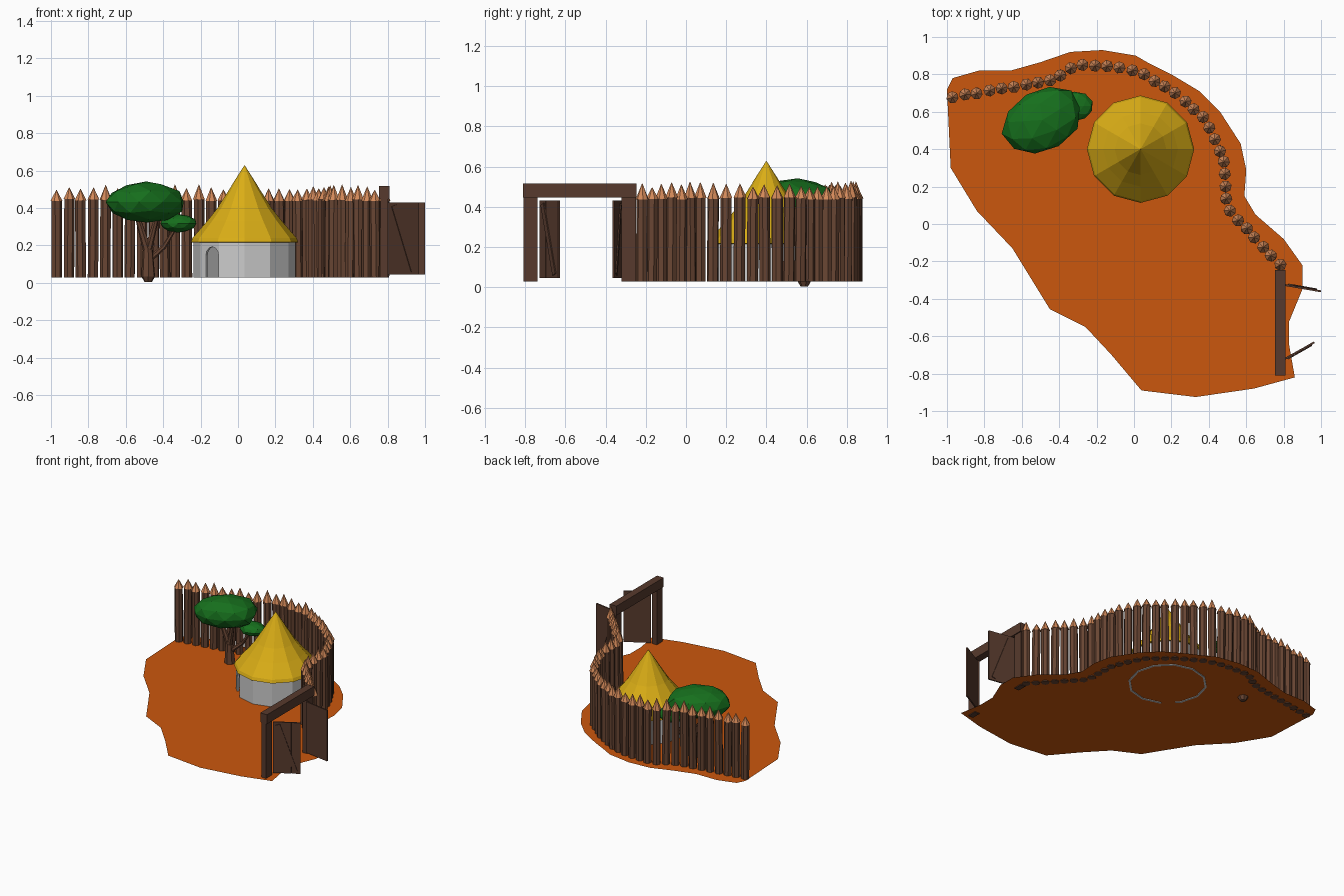
import bpy, bmesh, math, random
from mathutils import Vector, Matrix

if "Cube" in bpy.data.objects:
    bpy.data.objects.remove(bpy.data.objects["Cube"])

random.seed(4)


def material(name, rgb):
    m = bpy.data.materials.new(name)
    m.diffuse_color = (*rgb, 1)
    m.use_nodes = True
    m.node_tree.nodes["Principled BSDF"].inputs["Base Color"].default_value = m.diffuse_color
    return m


EARTH = material("earth", (0.6, 0.095, 0.004))
WOOD = material("wood", (0.14, 0.06, 0.033))
CUT_WOOD = material("cut_wood", (0.65, 0.25, 0.10))
GATE = material("gate_wood", (0.095, 0.042, 0.026))
THATCH = material("thatch", (0.7, 0.42, 0.008))
LEAF = material("leaf", (0.008, 0.16, 0.012))


def finish(name, bm, mat=None):
    bmesh.ops.recalc_face_normals(bm, faces=bm.faces)
    me = bpy.data.meshes.new(name)
    bm.to_mesh(me)
    bm.free()
    ob = bpy.data.objects.new(name, me)
    bpy.context.collection.objects.link(ob)
    if mat:
        me.materials.append(mat)
    return ob


def cone_between(bm, a, b, r1, r2, sides, spin=0.0):
    a, b = Vector(a), Vector(b)
    d = b - a
    m = (Matrix.Translation((a + b) / 2) @ d.to_track_quat('Z', 'Y').to_matrix().to_4x4()
         @ Matrix.Rotation(spin, 4, 'Z'))
    bmesh.ops.create_cone(bm, cap_ends=True, segments=sides, radius1=r1,
                          radius2=r2, depth=d.length, matrix=m)


def box(bm, center, size, m=Matrix()):
    bmesh.ops.create_cube(bm, size=1, matrix=m @ Matrix.Translation(center)
                          @ Matrix.Diagonal((*size, 1)))


def lathe(bm, center, profile, sides, spin=0.0):
    rings = []
    for r, z in profile:
        rings.append([bm.verts.new((center[0] + r * math.cos(spin + math.tau * i / sides),
                                    center[1] + r * math.sin(spin + math.tau * i / sides), z))
                      for i in range(sides)])
    for lo, hi in zip(rings, rings[1:]):
        for i in range(sides):
            j = (i + 1) % sides
            bm.faces.new((lo[i], lo[j], hi[j], hi[i]))
    return rings


# Ground sheet
GZ = 0.033
outline = [(-1, .72), (-.97, .78), (-.83, .82), (-.66, .82), (-.5, .865), (-.34, .92),
           (-.17, .93), (.01, .90), (.07, .865), (.2, .80), (.35, .71), (.46, .60),
           (.57, .43), (.60, .29), (.59, .15), (.65, .05), (.80, -.08), (.90, -.22),
           (.90, -.35), (.83, -.52), (.83, -.65), (.86, -.82), (.64, -.88), (.33, -.925),
           (.04, -.89), (-.12, -.70), (-.26, -.55), (-.45, -.455), (-.65, -.13),
           (-.84, .07), (-.98, .30)]
bm = bmesh.new()
f = bm.faces.new([bm.verts.new((x, y, GZ)) for x, y in outline])
bmesh.ops.triangulate(bm, faces=[f])
finish("ground", bm, EARTH)

# Palisade: logs spaced evenly along a path
path = [Vector(p) for p in [(-.97, .68), (-.66, .73), (-.47, .76), (-.40, .79), (-.35, .83),
        (-.28, .85), (-.08, .838), (.04, .805), (.22, .70), (.37, .57), (.435, .455),
        (.482, .335), (.487, .20), (.49, .13), (.51, .07), (.64, -.07), (.78, -.22)]]
lengths = [(b - a).length for a, b in zip(path, path[1:])]


def along(s):
    for a, b, l in zip(path, path[1:], lengths):
        if s <= l:
            return a.lerp(b, s / l)
        s -= l
    return path[-1]


COUNT = 37
logs, tips = bmesh.new(), bmesh.new()
for i in range(COUNT):
    p = along(sum(lengths) * i / (COUNT - 1))
    spin = random.uniform(0, 6)
    top = 0.445 + random.uniform(-.006, .006)
    lean = Vector((random.uniform(-.004, .004), random.uniform(-.004, .004)))
    q = p + lean
    cone_between(logs, (p.x, p.y, 0.028), (q.x, q.y, top), 0.029, 0.029, 7, spin)
    cone_between(tips, (q.x, q.y, top - .003),
                 (q.x, q.y, top + random.uniform(.055, .08)), 0.033, 0.001, 7, spin)
finish("palisade_logs", logs, WOOD)
finish("palisade_tips", tips, CUT_WOOD)

# Hut wall: hollow ring with an arched doorway
HUT = (0.035, 0.40)
bm = bmesh.new()
rings = lathe(bm, HUT, [(.272, .028), (.272, .235), (.258, .235), (.258, .028)], 12)
for i in range(12):
    j = (i + 1) % 12
    bm.faces.new((rings[3][i], rings[3][j], rings[0][j], rings[0][i]))
wall = finish("hut_wall", bm)

ang = math.radians(-131)
turn = Matrix.Translation((*HUT, 0)) @ Matrix.Rotation(ang, 4, 'Z')
bm = bmesh.new()
arch = [(-.048, 0), (.048, 0)] + [(.048 * math.cos(math.pi * k / 6),
                                   .145 + .048 * math.sin(math.pi * k / 6)) for k in range(7)]
f = bm.faces.new([bm.verts.new(turn @ Vector((.2, y, z))) for y, z in arch])
ext = bmesh.ops.extrude_face_region(bm, geom=[f])
bmesh.ops.translate(bm, vec=turn.to_3x3() @ Vector((.12, 0, 0)),
                    verts=[v for v in ext["geom"] if isinstance(v, bmesh.types.BMVert)])
cutter = finish("door_cutter", bm)
cutter.hide_render = True
cutter.hide_set(True)
cut = wall.modifiers.new("doorway", 'BOOLEAN')
cut.object = cutter
cut.operation = 'DIFFERENCE'

# Thatched roof: three overlapping tiers
bm = bmesh.new()
rings = lathe(bm, HUT, [(.25, .215), (.287, .217), (.278, .24), (.20, .33), (.125, .425),
                        (.138, .412), (.062, .53), (.07, .52), (.001, .628)], 12)
bm.faces.new(rings[0])
finish("hut_roof", bm, THATCH)

# Tree trunk with forked branches
bm = bmesh.new()
for a, b, r1, r2 in [((-.48, .59, .004), (-.48, .59, .035), .02, .038),
                     ((-.48, .59, .035), (-.482, .585, .18), .038, .027),
                     ((-.482, .585, .17), (-.54, .56, .36), .025, .013),
                     ((-.482, .585, .17), (-.43, .56, .37), .022, .012),
                     ((-.48, .585, .12), (-.40, .62, .19), .018, .013),
                     ((-.40, .62, .185), (-.33, .63, .30), .013, .009)]:
    cone_between(bm, a, b, r1, r2, 7)
finish("tree_trunk", bm, WOOD)


# Foliage: faceted, flattened clumps
def clump(name, c, size, rot):
    b = bmesh.new()
    bmesh.ops.create_icosphere(b, subdivisions=2, radius=1)
    for v in b.verts:
        v.co *= random.uniform(.96, 1.06)
    b.transform(Matrix.Translation(c) @ Matrix.Rotation(rot, 4, 'Z')
                @ Matrix.Diagonal((*size, 1)))
    finish(name, b, LEAF)


clump("foliage_large", (-.49, .556, .432), (.222, .165, .108), math.radians(32))
clump("foliage_small", (-.32, .63, .318), (.097, .078, .048), 0)

# Gate frame: two posts and a lintel
bm = bmesh.new()
for y in (-.775, -.285):
    box(bm, (.782, y, .24), (.04, .07, .425))
box(bm, (.782, -.528, .482), (.056, .565, .07))
finish("gate_frame", bm, GATE)


# Open gate leaves: panel, rails and diagonal brace
def leaf(name, hinge, end, side):
    h, e = Vector(hinge), Vector(end)
    d = e - h
    L = d.length
    m = Matrix.Translation((*h, 0)) @ Matrix.Rotation(math.atan2(d.y, d.x), 4, 'Z')
    b = bmesh.new()
    for k in range(3):
        box(b, (L * (k + .5) / 3, 0, .238), (L / 3 - .001, .01, .385), m)
    brace = (m @ Matrix.Translation((L * .5, side * .007, .238))
             @ Matrix.Rotation(math.atan2(L * .6, .33) * -1, 4, 'Y'))
    box(b, (0, 0, 0), (.03, .008, .37), brace)
    finish(name, b, GATE)


leaf("gate_leaf_back", (.80, -.325), (1.0, -.36), 1)
leaf("gate_leaf_front", (.80, -.725), (.965, -.632), -1)
